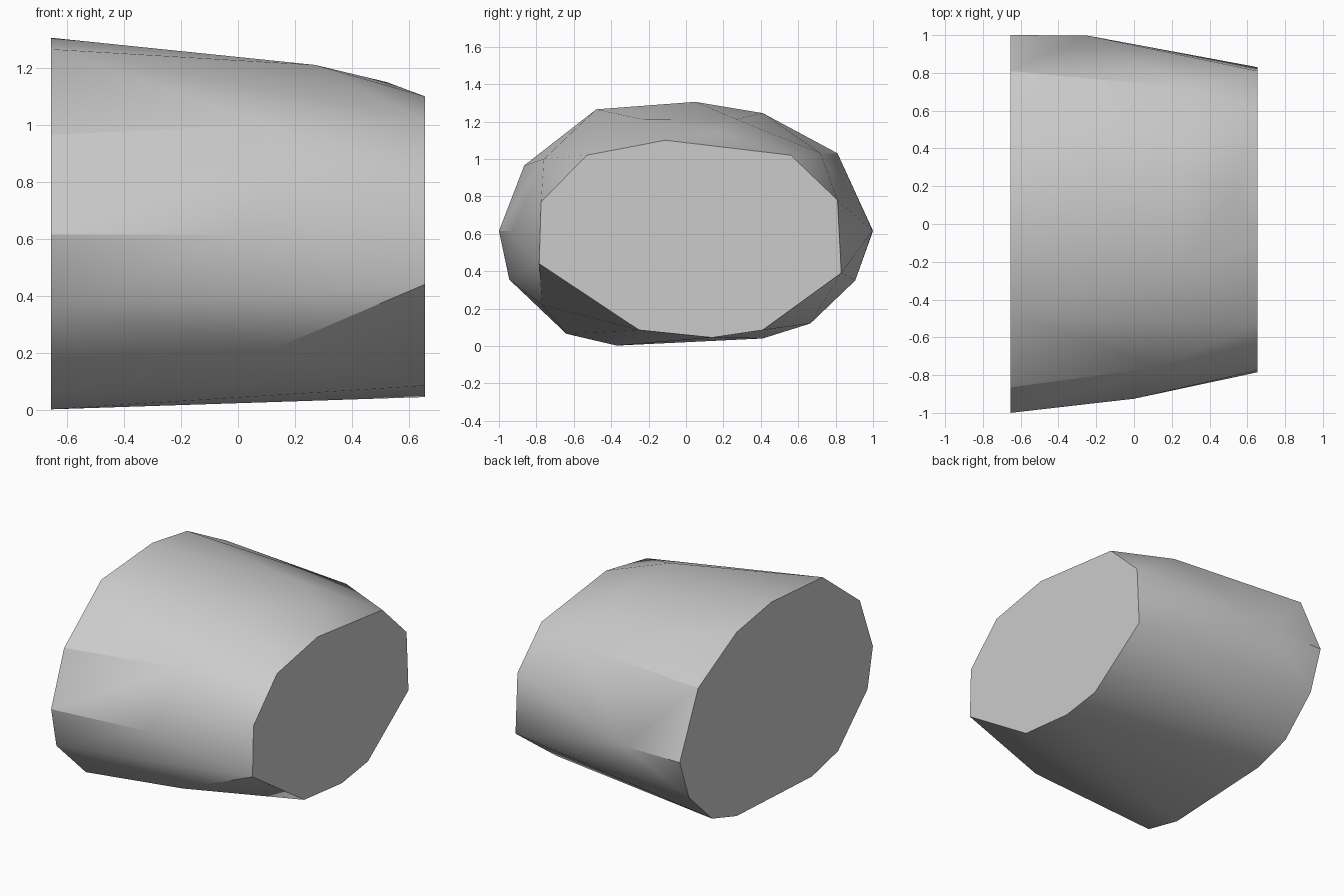
import bpy, bmesh, math

if "Cube" in bpy.data.objects:
    bpy.data.objects.remove(bpy.data.objects["Cube"], do_unlink=True)

HALF = 0.655

# Wide end outline (y, z)
wide_end = [(0.05, 1.305), (0.41, 1.245), (0.81, 1.03), (1.0, 0.615), (0.905, 0.35),
            (0.665, 0.12), (0.41, 0.04), (-0.37, 0.002), (-0.64, 0.065),
            (-0.945, 0.355), (-1.0, 0.615), (-0.865, 0.965), (-0.48, 1.265)]
# Narrow end outline (y, z)
narrow_end = [(-0.11, 1.10), (0.56, 1.02), (0.81, 0.78), (0.83, 0.39), (0.41, 0.085),
              (0.14, 0.045), (-0.25, 0.085), (-0.785, 0.44), (-0.775, 0.77), (-0.53, 1.02)]
# Facet corners along the sides (x, y, z)
side_corners = [(0.0, -0.925, 0.615), (0.14, -0.77, 0.22), (0.12, -0.76, 1.0),
                (-0.25, 0.998, 0.615), (0.27, -0.22, 1.21), (0.25, 0.27, 1.212),
                (0.52, 0.15, 1.15), (0.28, 0.72, 1.03)]

grey = bpy.data.materials.new("stone grey")
grey.use_nodes = True
colour = (0.6, 0.6, 0.6, 1)
grey.diffuse_color = colour
grey.node_tree.nodes["Principled BSDF"].inputs["Base Color"].default_value = colour

# Tapered rock-like block: the hull around both ends and the side corners
bm = bmesh.new()
points = [(-HALF, y, z) for y, z in wide_end] + [(HALF, y, z) for y, z in narrow_end]
for p in points + side_corners:
    bm.verts.new(p)
hull = bmesh.ops.convex_hull(bm, input=bm.verts)
loose = {g for g in hull["geom_interior"] + hull["geom_unused"]
         if isinstance(g, bmesh.types.BMVert)}
bmesh.ops.delete(bm, geom=list(loose), context="VERTS")
# Merge the flat end caps
bmesh.ops.dissolve_limit(bm, angle_limit=math.radians(0.5), verts=bm.verts, edges=bm.edges)
bmesh.ops.recalc_face_normals(bm, faces=bm.faces)

mesh = bpy.data.meshes.new("tapered_block")
bm.to_mesh(mesh)
bm.free()
mesh.materials.append(grey)
block = bpy.data.objects.new("tapered_block", mesh)
bpy.context.collection.objects.link(block)
bpy.context.view_layer.objects.active = block
block.select_set(True)
bpy.ops.object.shade_smooth_by_angle(angle=math.radians(30))
